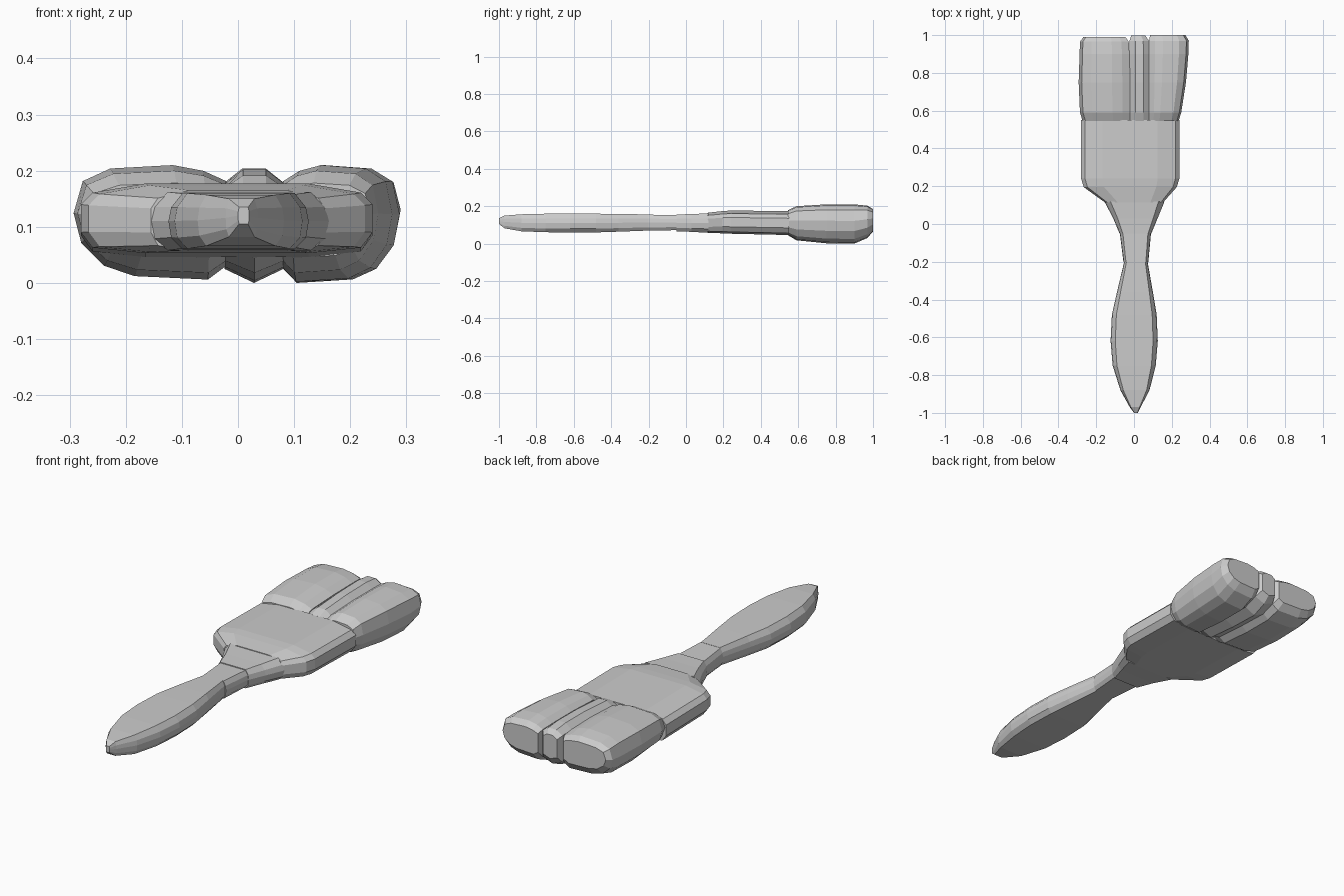
import bpy, bmesh


def loft(name, profile, sections):
    """Sweep a unit profile along y; each section is (y, x0, x1, z0, z1)."""
    bm = bmesh.new()
    rings = []
    for y, x0, x1, z0, z1 in sections:
        rings.append([bm.verts.new((x0 + u * (x1 - x0), y, z0 + v * (z1 - z0)))
                      for u, v in profile])
    n = len(profile)
    for a, b in zip(rings, rings[1:]):
        for i in range(n):
            j = (i + 1) % n
            bm.faces.new((a[i], a[j], b[j], b[i]))
    bm.faces.new(rings[0])
    bm.faces.new(rings[-1])
    bmesh.ops.recalc_face_normals(bm, faces=bm.faces)
    mesh = bpy.data.meshes.new(name)
    bm.to_mesh(mesh)
    bm.free()
    obj = bpy.data.objects.new(name, mesh)
    bpy.context.collection.objects.link(obj)
    return obj


def mirror_u(half):
    """Complete a left-half profile, listed bottom to top."""
    return half + [(1 - u, v) for u, v in reversed(half)]


grip = mirror_u([(0.1, 0), (0.02, 0.2), (0, 0.5), (0.02, 0.75), (0.1, 1)])
band = mirror_u([(0.22, 0), (0.04, 0.08), (0, 0.3), (0, 0.7), (0.04, 0.87), (0.22, 1)])
clump = [(1, 0.12), (0.88, 0), (0.4, 0.03), (0.2, 0.12), (0.05, 0.32), (0, 0.58),
         (0.06, 0.86), (0.24, 0.97), (0.65, 1), (0.85, 0.95), (1, 0.86)]
strand = mirror_u([(0.5, 0), (0, 0.12), (0, 0.86), (0.3, 0.98)])

# Leaf-shaped handle
loft("handle", grip, [
    (-1.0, 0.0, 0.02, 0.105, 0.135), (-0.97, -0.022, 0.035, 0.082, 0.15),
    (-0.88, -0.072, 0.082, 0.066, 0.157), (-0.75, -0.113, 0.115, 0.061, 0.16),
    (-0.62, -0.124, 0.126, 0.06, 0.16), (-0.48, -0.117, 0.12, 0.06, 0.16),
    (-0.36, -0.09, 0.1, 0.064, 0.159), (-0.2, -0.052, 0.072, 0.07, 0.156)])

# Waist and flared shoulder
loft("neck", grip, [
    (-0.2, -0.056, 0.076, 0.07, 0.155), (-0.05, -0.075, 0.09, 0.072, 0.152)])
loft("shoulder", grip, [
    (-0.05, -0.077, 0.092, 0.066, 0.156), (0.03, -0.11, 0.125, 0.063, 0.158),
    (0.12, -0.157, 0.162, 0.058, 0.162)])

# Metal band
loft("ferrule", band, [
    (0.115, -0.155, 0.155, 0.058, 0.165), (0.195, -0.266, 0.226, 0.055, 0.174),
    (0.24, -0.28, 0.24, 0.053, 0.177), (0.55, -0.28, 0.24, 0.046, 0.174)])

# Bristle clumps
loft("left_bristles", clump, [
    (0.545, -0.272, -0.022, 0.045, 0.178), (0.59, -0.286, -0.021, 0.018, 0.2),
    (0.75, -0.293, -0.021, 0.006, 0.21), (0.9, -0.288, -0.024, 0.007, 0.209),
    (0.965, -0.286, -0.028, 0.03, 0.2), (0.99, -0.268, -0.045, 0.065, 0.182)])
loft("right_bristles", [(1 - u, v) for u, v in clump], [
    (0.545, 0.08, 0.236, 0.045, 0.178), (0.59, 0.08, 0.25, 0.018, 0.2),
    (0.75, 0.08, 0.275, 0.002, 0.21), (0.9, 0.08, 0.288, 0.0, 0.21),
    (0.97, 0.08, 0.29, 0.03, 0.203), (1.0, 0.085, 0.272, 0.065, 0.185)])
loft("middle_bristles", strand, [
    (0.545, -0.022, 0.081, 0.045, 0.177), (0.59, -0.022, 0.081, 0.018, 0.195),
    (0.75, -0.022, 0.081, 0.004, 0.206), (0.9, -0.024, 0.081, 0.0, 0.208),
    (0.97, -0.024, 0.08, 0.03, 0.2), (0.997, -0.015, 0.06, 0.065, 0.182)])
